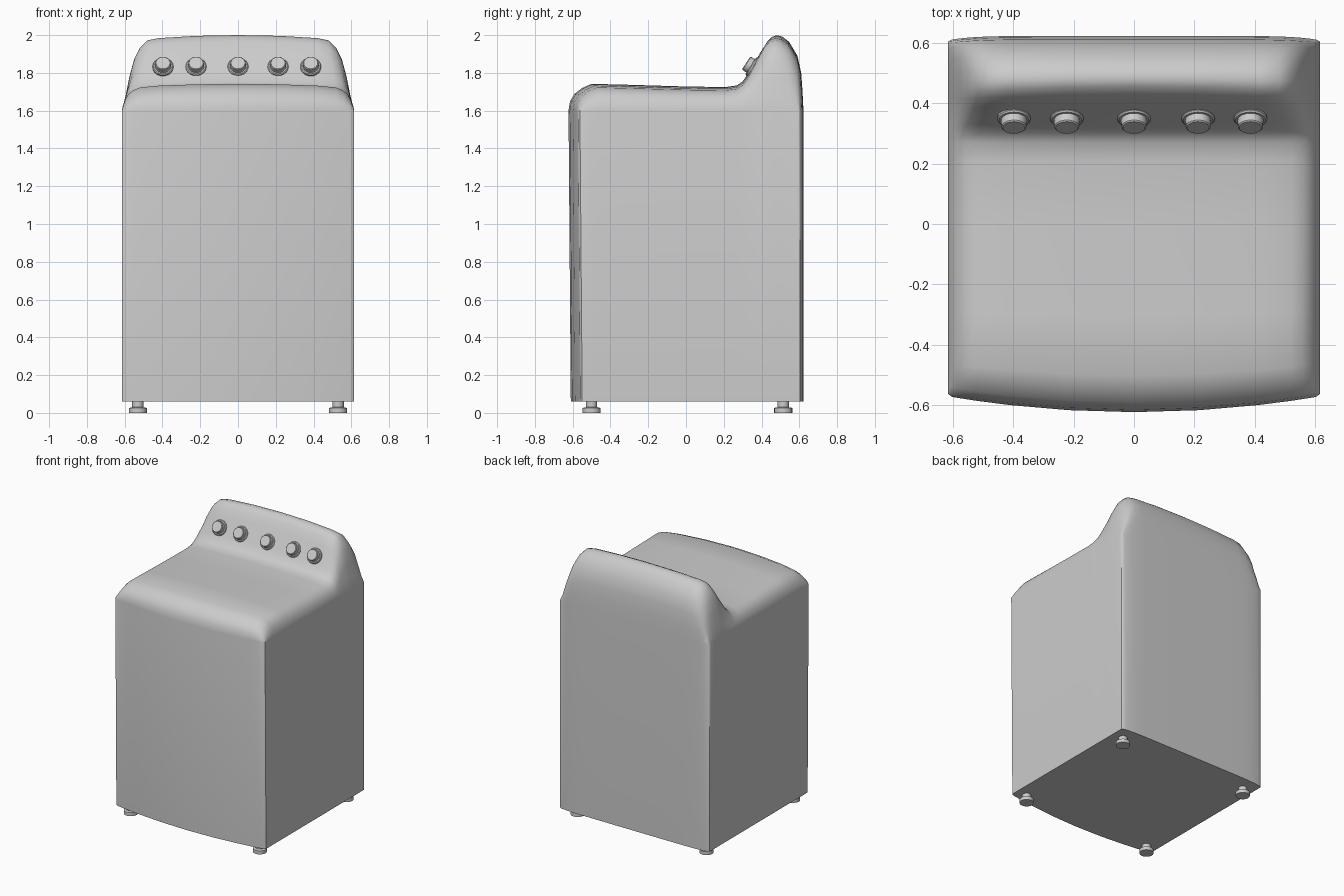
import bpy, bmesh, math
from mathutils import Vector

cube = bpy.data.objects.get("Cube")
if cube:
    bpy.data.objects.remove(cube, do_unlink=True)

grey = bpy.data.materials.new("light grey enamel")
grey.use_nodes = True
COLOUR = (0.6, 0.6, 0.6, 1)
grey.diffuse_color = COLOUR
grey.node_tree.nodes["Principled BSDF"].inputs["Base Color"].default_value = COLOUR

RIM, BASE = 1.6, 0.06


def finish(name, bm, angle=40):
    bmesh.ops.recalc_face_normals(bm, faces=bm.faces)
    mesh = bpy.data.meshes.new(name)
    bm.to_mesh(mesh)
    bm.free()
    mesh.materials.append(grey)
    obj = bpy.data.objects.new(name, mesh)
    bpy.context.collection.objects.link(obj)
    bpy.ops.object.select_all(action="DESELECT")
    obj.select_set(True)
    bpy.context.view_layer.objects.active = obj
    bpy.ops.object.shade_smooth_by_angle(angle=math.radians(angle))
    return obj


def clamp(v):
    return max(0.0, min(1.0, v))


# Centre-line profile of the lid and console, front to back (y, z)
profile = [(-.622, 1.6), (-.614, 1.65), (-.59, 1.69), (-.55, 1.72), (-.5, 1.742),
           (-.3, 1.737), (0, 1.728), (.21, 1.725), (.27, 1.734), (.30, 1.755),
           (.33, 1.80), (.395, 1.91), (.43, 1.965), (.455, 1.99), (.48, 2.0),
           (.51, 1.992), (.545, 1.965), (.59, 1.89), (.61, 1.80), (.617, 1.70), (.622, 1.6)]

# Half sections from centre to side wall: (x, share of height above the rim)
deck = [(0, 1), (.22, .98), (.42, .93), (.52, .86), (.56, .75),
        (.585, .58), (.60, .4), (.61, .2), (.615, 0)]
console = [(0, 1), (.22, .99), (.42, .96), (.48, .93), (.52, .83),
           (.55, .68), (.575, .45), (.595, .2), (.615, 0)]

# Cabinet: lofted top whose rim is dropped to the floor plate
bm = bmesh.new()
rows = []
for i, (y, z) in enumerate(profile):
    k = 1 if y > .48 else clamp((z - 1.73) / .2)
    end = i in (0, len(profile) - 1)
    half = []
    for (xd, fd), (xc, fc) in zip(deck, console):
        x = (xd + (xc - xd) * k) * (.978 if end else 1)
        f = fd + (fc - fd) * k
        t = (x / .6) ** 2
        yy = y + .05 * t * clamp((-.25 - y) / .33)      # bowed front
        yy -= .02 * t * clamp(1 - abs(y - .44) / .1)    # console curves round
        yy -= .012 * t ** 4 * clamp((y - .55) / .07)    # eased back corners
        half.append((x, yy, RIM + (z - RIM) * f))
    row = [(-x, yy, zz) for x, yy, zz in reversed(half[1:])] + half
    rows.append([bm.verts.new(p) for p in row])
for a, b in zip(rows, rows[1:]):
    for j in range(len(a) - 1):
        bm.faces.new((a[j], a[j + 1], b[j + 1], b[j]))

rim = (rows[0] + [r[-1] for r in rows[1:-1]]
       + rows[-1][::-1] + [r[0] for r in rows[-2:0:-1]])
foot = []
for v in rim:
    taper = .012 if v.co.y < -.5 else 0
    foot.append(bm.verts.new((v.co.x, v.co.y + taper, BASE)))
for j in range(len(rim)):
    n = (j + 1) % len(rim)
    bm.faces.new((rim[j], rim[n], foot[n], foot[j]))
bm.faces.new(foot)
finish("cabinet", bm, 50)


def turned(name, steps, origin, axis=(0, 0, 1), sides=20):
    """Solid of revolution from (radius, height) steps along an axis."""
    bm = bmesh.new()
    turn = Vector((0, 0, 1)).rotation_difference(Vector(axis))
    rings = []
    for r, h in steps:
        angles = [2 * math.pi * s / sides for s in range(sides)]
        rings.append([bm.verts.new(Vector(origin) + turn @ Vector(
            (r * math.cos(a), r * math.sin(a), h))) for a in angles])
    for a, b in zip(rings, rings[1:]):
        for s in range(sides):
            n = (s + 1) % sides
            bm.faces.new((a[s], a[n], b[n], b[s]))
    bm.faces.new(rings[0])
    bm.faces.new(rings[-1])
    return finish(name, bm, 30)


# Control knobs with a collar, square to the sloping console
for i, x in enumerate((-.397, -.222, 0, .212, .385)):
    turned(f"knob_{i + 1}",
           [(.055, -.02), (.055, .012), (.05, .017), (.043, .017), (.041, .042), (.037, .046)],
           (x, .357, 1.828), (0, -.84, .54))

# Levelling feet
for side, x in (("right", -.53), ("left", .53)):
    for end, y in (("front", -.5), ("back", .515)):
        turned(f"{end}_{side}_foot",
               [(.048, 0), (.048, .026), (.03, .03), (.03, BASE + .01)], (x, y, 0))
